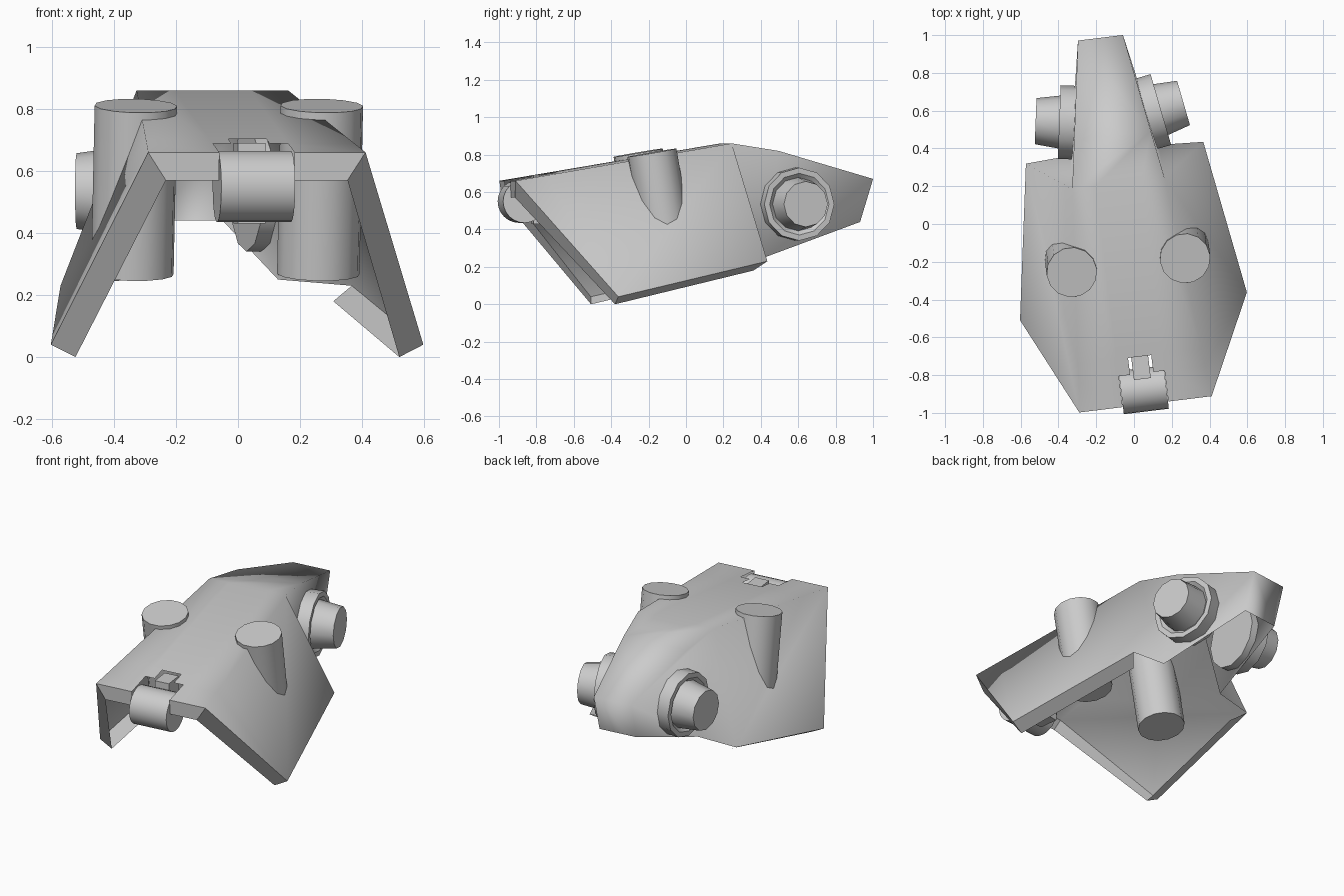
import bpy, bmesh, math
from mathutils import Matrix, Vector

if "Cube" in bpy.data.objects:
    bpy.data.objects.remove(bpy.data.objects["Cube"])

# the whole model is symmetric in a frame turned 7 degrees about z
FRAME = Matrix.Rotation(math.radians(7), 4, 'Z') @ Matrix.Translation((-0.056, 0, 0))


def add_object(name, bm):
    mesh = bpy.data.meshes.new(name)
    bm.to_mesh(mesh)
    bm.free()
    ob = bpy.data.objects.new(name, mesh)
    bpy.context.collection.objects.link(ob)
    ob.matrix_world = FRAME
    return ob


def smooth(ob, angle):
    bpy.ops.object.select_all(action='DESELECT')
    ob.select_set(True)
    bpy.context.view_layer.objects.active = ob
    bpy.ops.object.shade_smooth_by_angle(angle=math.radians(angle))


def box(name, lo, hi):
    bm = bmesh.new()
    lo, hi = Vector(lo), Vector(hi)
    bmesh.ops.create_cube(bm, size=1, matrix=Matrix.Translation((lo + hi) / 2)
                          @ Matrix.Diagonal((*(hi - lo), 1)))
    return add_object(name, bm)


def lathe(name, profile, origin, axis, segments):
    """Closed solid of revolution; profile is (radius, distance along axis)."""
    bm = bmesh.new()
    m = Matrix.Translation(origin) @ Vector(axis).to_track_quat('Z', 'Y').to_matrix().to_4x4()
    rings = []
    for r, d in profile:
        rings.append([bm.verts.new(m @ Vector((r * math.cos(a), r * math.sin(a), d)))
                      for a in (2 * math.pi * i / segments for i in range(segments))])
    for a, b in zip(rings, rings[1:]):
        for i in range(segments):
            j = (i + 1) % segments
            bm.faces.new((a[i], a[j], b[j], b[i]))
    bm.faces.new(rings[0][::-1])
    bm.faces.new(rings[-1])
    ob = add_object(name, bm)
    smooth(ob, 35)
    return ob


# shell: open sheet with a turned-in rim, one side listed and mirrored
half = [(.353, -.955, .66),   # 0 front top corner
        (.605, -.432, .04),   # 1 wing bottom corner
        (.473, .387, .23),    # 2 wing back corner
        (.246, .223, .86),    # 3 ridge peak
        (.204, .48, .82),     # 4 nose top
        (.12, 1.0, .67),      # 5 tip top
        (.12, .93, .44),      # 6 tip bottom
        (.235, .40, .25),     # 7 nose root bottom
        (.295, -.95, .57),    # 8 rim, front top
        (.526, -.44, 0),      # 9 rim, wing bottom
        (.405, .32, .18)]     # 10 rim, wing back
bm = bmesh.new()
R, L = [[bm.verts.new((s * x, y, z)) for x, y, z in half] for s in (1, -1)]
skin, rim = [], []
for a, b, group in ((0, 3, skin), (3, 4, skin), (4, 5, skin), (5, 6, skin), (8, 0, rim)):
    group.append(bm.faces.new((R[a], R[b], L[b], L[a])))
front = [skin[0], rim[0]]
for face, group in (((0, 1, 2, 3), skin), ((3, 2, 7), skin), ((3, 7, 6, 5, 4), skin),
                    ((8, 9, 1, 0), rim), ((9, 10, 2, 1), rim)):
    group.append(bm.faces.new([R[i] for i in face]))
    group.append(bm.faces.new([L[i] for i in reversed(face)]))
for f in skin + rim:
    f.smooth = True
for f in rim:
    for e in f.edges:
        e.smooth = False

# hinge notch in the front edge
for co, no in (((.122, 0, 0), (1, 0, 0)), ((-.122, 0, 0), (1, 0, 0)),
               ((.062, 0, 0), (1, 0, 0)), ((-.062, 0, 0), (1, 0, 0)),
               ((0, -.79, 0), (0, 1, 0)), ((0, -.70, 0), (0, 1, 0))):
    geom = list({g for f in front for g in [f, *f.edges, *f.verts]})
    cut = bmesh.ops.bisect_plane(bm, geom=geom, plane_co=co, plane_no=no, dist=1e-5)
    front = [g for g in cut["geom"] if isinstance(g, bmesh.types.BMFace)]
gone = []
for f in front:
    c = f.calc_center_median()
    if (abs(c.x) < .122 and c.y < -.79) or (abs(c.x) < .062 and c.y < -.70):
        gone.append(f)
bmesh.ops.delete(bm, geom=gone, context='FACES')
bmesh.ops.recalc_face_normals(bm, faces=bm.faces)
if max(bm.faces, key=lambda f: f.calc_center_median().z).normal.z < 0:
    bmesh.ops.reverse_faces(bm, faces=bm.faces)
add_object("shell", bm)

# hinge barrel and its arm
lathe("hinge_barrel", [(.115, -.12), (.115, .12)], (0, -.878, .55), (1, 0, 0), 24)
box("hinge_arm", (-.045, -.82, .43), (.045, -.70, .69))

for s, side in ((1, "right"), (-1, "left")):
    # upright pegs, square to the sloping top
    lathe("peg_" + side, [(.134, -.55), (.134, 0)],
          (s * .302, -.214, .81), (0, -.17, .985), 14)
    # side bosses: flange with dished face and tapered stub
    lathe("boss_" + side,
          [(.195, -.12), (.195, 0), (.165, 0), (.143, -.02), (.122, .125)],
          (s * .271, .584, .535), (s * .988, .16, 0), 12)
